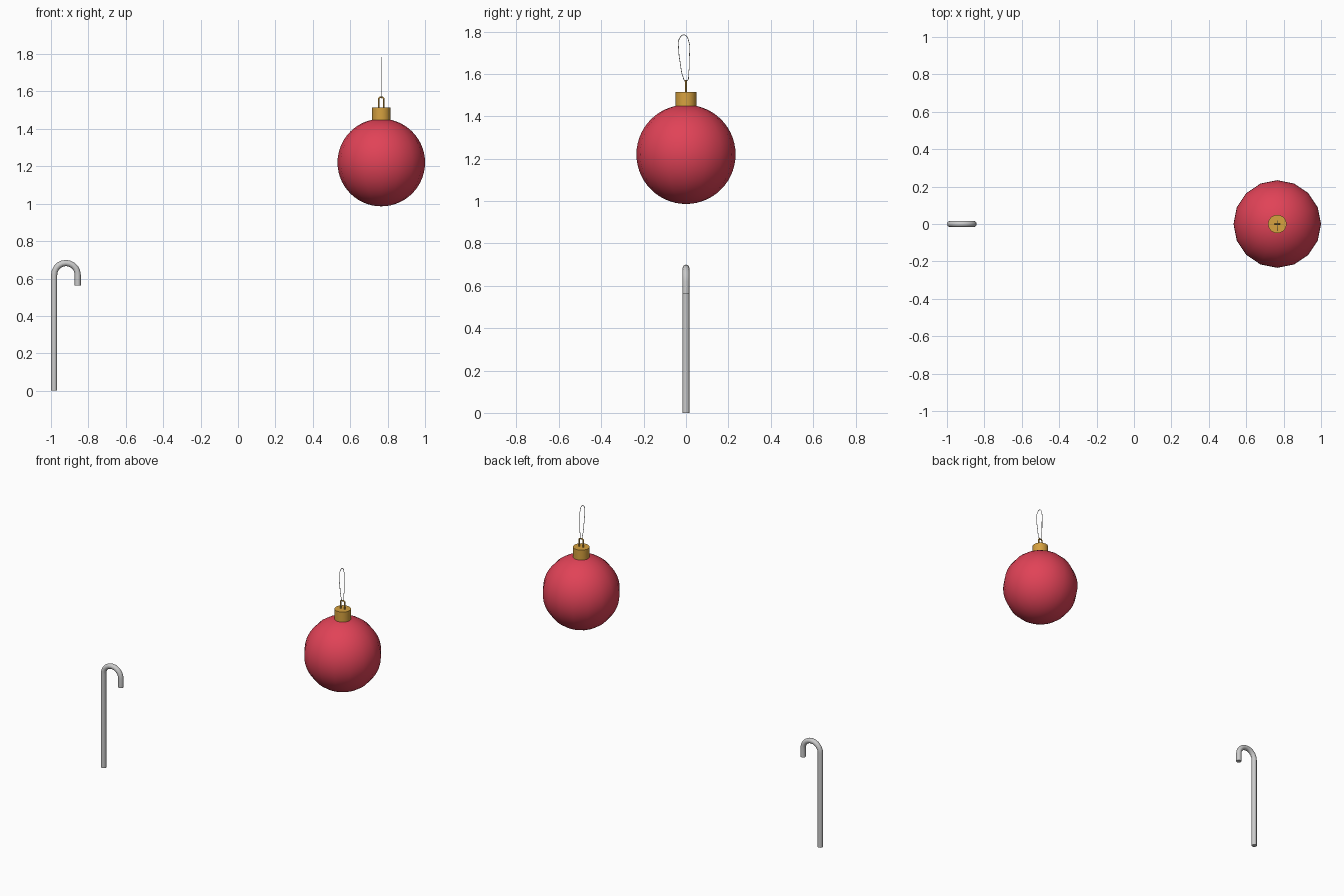
import bpy, bmesh
from math import sin, cos, pi, radians
from mathutils import Matrix, Vector

if "Cube" in bpy.data.objects:
    bpy.data.objects.remove(bpy.data.objects["Cube"])

BX = 0.766  # bauble axis


def material(name, rgb):
    m = bpy.data.materials.new(name)
    m.diffuse_color = (*rgb, 1)
    m.use_nodes = True
    m.node_tree.nodes["Principled BSDF"].inputs["Base Color"].default_value = m.diffuse_color
    return m


def smooth(ob, angle=40):
    bpy.ops.object.select_all(action='DESELECT')
    ob.select_set(True)
    bpy.context.view_layer.objects.active = ob
    bpy.ops.object.shade_smooth_by_angle(angle=radians(angle))


def lathe(name, profile, mat, steps=16):
    """Spin an (r, z) profile around the bauble axis."""
    bm = bmesh.new()
    vs = [bm.verts.new((BX + r, 0, z)) for r, z in profile]
    es = [bm.edges.new(p) for p in zip(vs, vs[1:])]
    bmesh.ops.spin(bm, geom=vs + es, cent=(BX, 0, 0), axis=(0, 0, 1),
                   angle=2 * pi, steps=steps)
    bmesh.ops.remove_doubles(bm, verts=bm.verts, dist=0.0002)
    bmesh.ops.recalc_face_normals(bm, faces=bm.faces)
    me = bpy.data.meshes.new(name)
    bm.to_mesh(me)
    bm.free()
    ob = bpy.data.objects.new(name, me)
    bpy.context.collection.objects.link(ob)
    me.materials.append(mat)
    smooth(ob)
    return ob


def tube(name, pts, radius, mat=None, closed=False, spline='POLY', res=2):
    """Round tube along a path, converted to a mesh."""
    cu = bpy.data.curves.new(name, 'CURVE')
    cu.dimensions = '3D'
    cu.bevel_depth, cu.bevel_resolution = radius, res
    cu.use_fill_caps = not closed
    if spline == 'BEZIER':
        s = cu.splines.new('BEZIER')
        s.bezier_points.add(len(pts) - 1)
        for b, p in zip(s.bezier_points, pts):
            b.co = p
            b.handle_left_type = b.handle_right_type = 'AUTO'
        s.resolution_u = 5
    else:
        s = cu.splines.new('POLY')
        s.points.add(len(pts) - 1)
        for q, p in zip(s.points, pts):
            q.co = (*p, 1)
    s.use_cyclic_u = closed
    ob = bpy.data.objects.new(name, cu)
    bpy.context.collection.objects.link(ob)
    if mat:
        cu.materials.append(mat)
    bpy.ops.object.select_all(action='DESELECT')
    ob.select_set(True)
    bpy.context.view_layer.objects.active = ob
    bpy.ops.object.convert(target='MESH')
    ob = bpy.context.view_layer.objects.active
    smooth(ob, 50)
    return ob


red = material("red", (0.75, 0.055, 0.095))
gold = material("gold", (0.68, 0.36, 0.05))

# Glass ball: 16 sides around, fine rings
R, CZ, N = 0.234, 1.22, 28
lathe("bauble_ball", [(R * sin(pi * i / N), CZ - R * cos(pi * i / N))
                      for i in range(N + 1)], red)

# Metal cap
lathe("bauble_cap", [(0, 1.44), (0.049, 1.44), (0.049, 1.515), (0, 1.515)], gold, 32)

# Wire eyelet on the cap
w = 0.014
tube("cap_eyelet", [(BX - w, 0, 1.505), (BX - w, 0, 1.562), (BX - w + 0.006, 0, 1.568),
                    (BX + w - 0.006, 0, 1.568), (BX + w, 0, 1.562), (BX + w, 0, 1.505)],
     0.0045, gold)

# Hanging thread loop
loop = [(0, 1.565), (0.013, 1.61), (0.016, 1.68), (0.014, 1.75), (-0.008, 1.784),
        (-0.032, 1.765), (-0.035, 1.72), (-0.027, 1.65), (-0.015, 1.59)]
tube("hanging_thread", [(BX, y, z) for y, z in loop], 0.0018, closed=True,
     spline='BEZIER', res=1)

# Candy cane: straight stem, half-circle hook, short tip
r, bend, ax, az = 0.0165, 0.063, -0.92, 0.62
path = [(ax - bend, 0, 0)]
path += [(ax - bend * cos(pi * i / 10), 0, az + bend * sin(pi * i / 10)) for i in range(11)]
path += [(ax + bend, 0, 0.563)]
tube("candy_cane", path, r, res=4)
